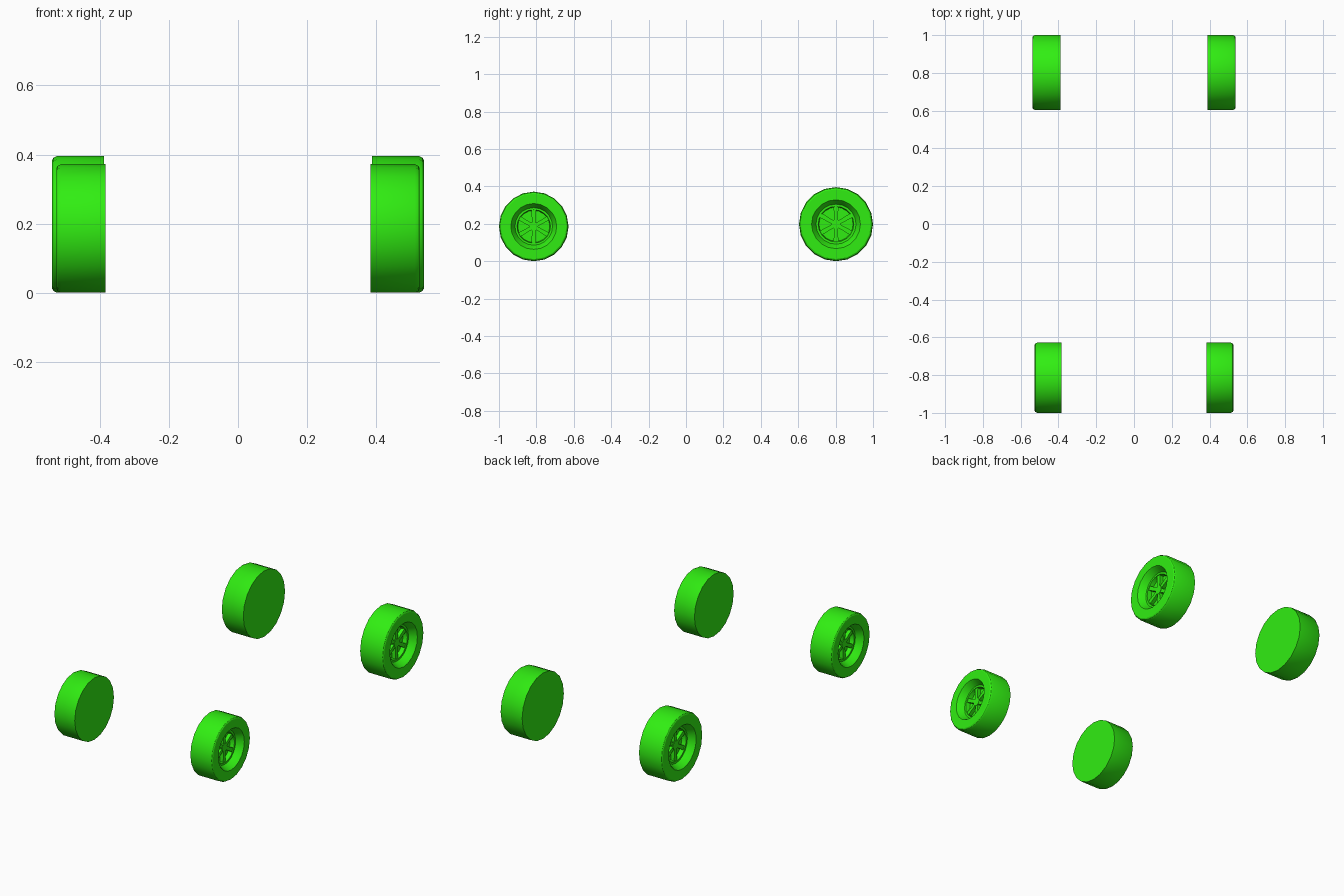
import bpy, bmesh
from math import cos, sin, pi, radians

if "Cube" in bpy.data.objects:
    bpy.data.objects.remove(bpy.data.objects["Cube"])

SIDES = 20
SPOKES = 6

green = bpy.data.materials.new("green")
green.diffuse_color = (0.03, 0.85, 0.006, 1)
green.use_nodes = True
green.node_tree.nodes["Principled BSDF"].inputs["Base Color"].default_value = green.diffuse_color


def finish(name, bm):
    bmesh.ops.recalc_face_normals(bm, faces=bm.faces)
    me = bpy.data.meshes.new(name)
    bm.to_mesh(me)
    bm.free()
    me.materials.append(green)
    ob = bpy.data.objects.new(name, me)
    bpy.context.collection.objects.link(ob)
    bpy.ops.object.select_all(action='DESELECT')
    ob.select_set(True)
    bpy.context.view_layer.objects.active = ob
    bpy.ops.object.shade_smooth_by_angle(angle=radians(30))
    return ob


def lathe(bm, profile, side, x0, y, z):
    # rings around the x axle, capped at both ends
    rings = [[bm.verts.new((side * (x0 + px), y + r * cos(2 * pi * i / SIDES),
                            z + r * sin(2 * pi * i / SIDES)))
              for i in range(SIDES)] for px, r in profile]
    for a, b in zip(rings, rings[1:]):
        for i in range(SIDES):
            j = (i + 1) % SIDES
            bm.faces.new((a[i], a[j], b[j], b[i]))
    bm.faces.new(rings[0])
    bm.faces.new(rings[-1])


def wheel(name, side, x0, w, y, r):
    # tyre with rounded shoulder, sloping rim lip and recessed back plate
    bm = bmesh.new()
    lathe(bm, [(0, r), (w - .014, r), (w - .004, .975 * r), (w, .94 * r),
               (w, .66 * r), (w - .008, .63 * r), (w - .042, .54 * r),
               (w - .042, .48 * r), (w - .068, .46 * r)], side, x0, y, r)
    finish(name + "_tyre", bm)

    # hub and radial spokes
    bm = bmesh.new()
    lathe(bm, [(w - .07, .13 * r), (w - .044, .13 * r)], side, x0, y, r)
    for k in range(SPOKES):
        a = pi / 2 + 2 * pi * k / SPOKES
        loops = []
        for px in (w - .07, w - .046):
            loops.append([bm.verts.new((side * (x0 + px),
                                        y + d * r * cos(a) - h * r * sin(a),
                                        r + d * r * sin(a) + h * r * cos(a)))
                          for d, h in ((.05, -.05), (.49, -.065), (.49, .065), (.05, .05))])
        lo, hi = loops
        bm.faces.new(lo)
        bm.faces.new(hi)
        for i in range(4):
            j = (i + 1) % 4
            bm.faces.new((lo[i], lo[j], hi[j], hi[i]))
    finish(name + "_spokes", bm)


# smaller front pair, larger rear pair
for side, label in ((1, "right"), (-1, "left")):
    wheel("front_" + label, side, .384, .142, -.814, .186)
    wheel("rear_" + label, side, .388, .150, .802, .198)
